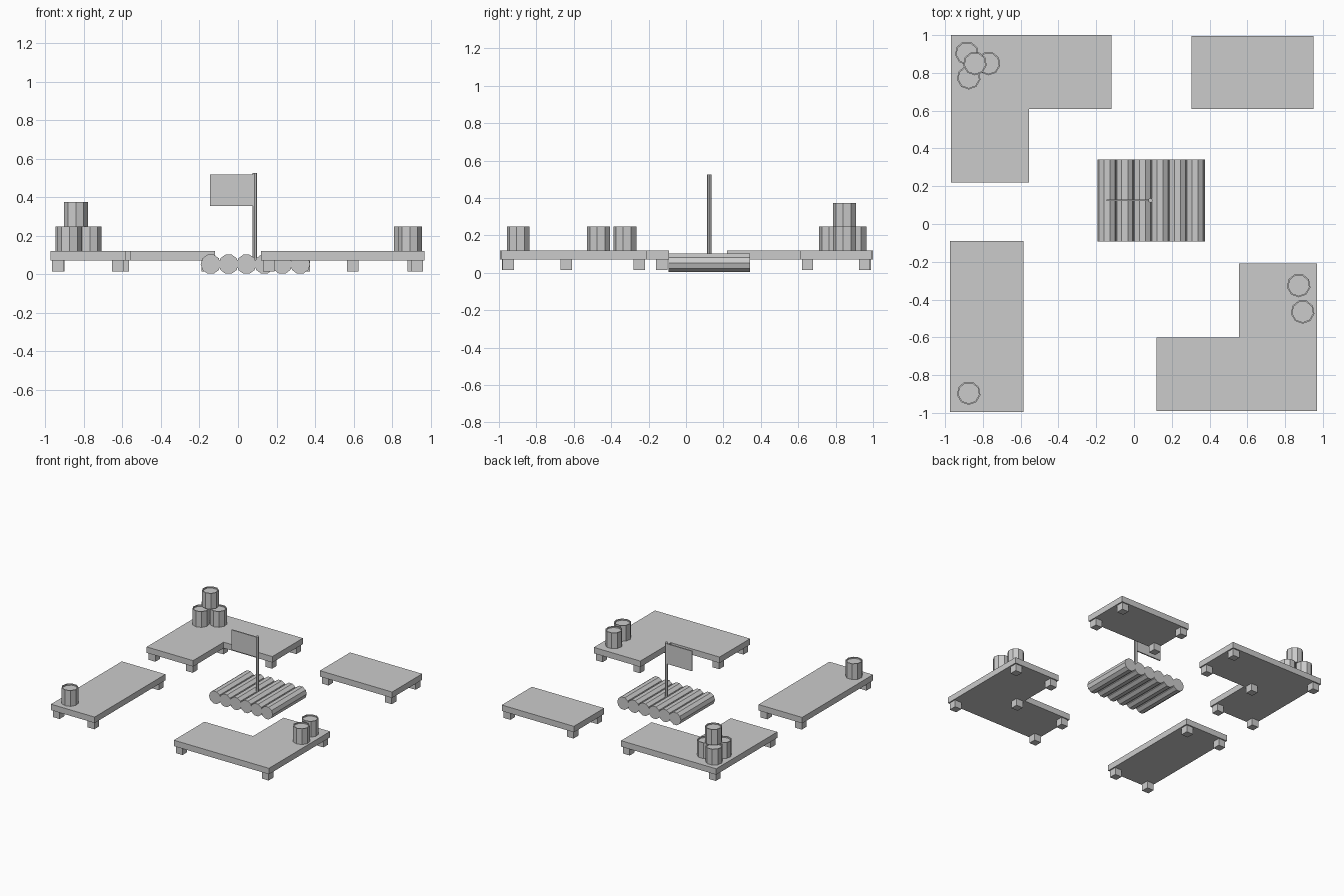
import bpy, bmesh, math
from mathutils import Matrix

if "Cube" in bpy.data.objects:
    bpy.data.objects.remove(bpy.data.objects["Cube"])


def finish(bm, name):
    bmesh.ops.recalc_face_normals(bm, faces=bm.faces[:])
    me = bpy.data.meshes.new(name)
    bm.to_mesh(me)
    bm.free()
    ob = bpy.data.objects.new(name, me)
    bpy.context.collection.objects.link(ob)
    return ob


def box(name, x0, x1, y0, y1, z0, z1):
    bm = bmesh.new()
    m = Matrix.Translation(((x0 + x1) / 2, (y0 + y1) / 2, (z0 + z1) / 2)) @ \
        Matrix.Diagonal((x1 - x0, y1 - y0, z1 - z0, 1))
    bmesh.ops.create_cube(bm, size=1, matrix=m)
    return finish(bm, name)


LEG, INSET, LEG_Z, DECK_Z, TOP_Z = 0.06, 0.01, 0.015, 0.072, 0.12


def dock(name, pts, leg_dirs):
    # deck slab extruded from its outline
    bm = bmesh.new()
    f = bm.faces.new([bm.verts.new((x, y, DECK_Z)) for x, y in pts])
    ext = bmesh.ops.extrude_face_region(bm, geom=[f], use_keep_orig=True)
    for v in ext["geom"]:
        if isinstance(v, bmesh.types.BMVert):
            v.co.z = TOP_Z
    finish(bm, name + "_deck")
    # one square leg tucked under every corner
    for i, ((x, y), (dx, dy)) in enumerate(zip(pts, leg_dirs)):
        cx, cy = x + dx * (INSET + LEG / 2), y + dy * (INSET + LEG / 2)
        h = LEG / 2
        box(f"{name}_leg_{i}", cx - h, cx + h, cy - h, cy + h, LEG_Z, DECK_Z)


def rect(x0, x1, y0, y1):
    return [(x0, y0), (x1, y0), (x1, y1), (x0, y1)]


RECT_DIRS = [(1, 1), (-1, 1), (-1, -1), (1, -1)]

# docks around the raft
dock("back_left_dock",
     [(-.97, .22), (-.555, .22), (-.555, .61), (-.12, .61), (-.12, 1), (-.97, 1)],
     [(1, 1), (-1, 1), (-1, 1), (-1, 1), (-1, -1), (1, -1)])
dock("front_right_dock",
     [(.97, -.21), (.555, -.21), (.555, -.6), (.12, -.6), (.12, -.99), (.97, -.99)],
     [(-1, -1), (1, -1), (1, -1), (1, -1), (1, 1), (-1, 1)])
dock("back_right_dock", rect(.305, .95, .61, .995), RECT_DIRS)
dock("front_left_dock", rect(-.975, -.585, -.995, -.09), RECT_DIRS)


def barrel(name, x, y, z, r=0.063, h=0.127, sides=9):
    # open-topped drum with a thin rim and recessed lid
    bm = bmesh.new()
    bmesh.ops.create_cone(bm, cap_ends=True, segments=sides, radius1=r, radius2=r, depth=h,
                          matrix=Matrix.Translation((x, y, z + h / 2)) @ Matrix.Rotation(math.pi / 9, 4, 'Z'))
    bm.normal_update()
    top = [f for f in bm.faces if f.normal.z > 0.9]
    bmesh.ops.inset_region(bm, faces=top, thickness=0.008)
    ext = bmesh.ops.extrude_face_region(bm, geom=top)
    bmesh.ops.delete(bm, geom=top, context='FACES')
    bmesh.ops.translate(bm, vec=(0, 0, -0.01),
                        verts=[v for v in ext["geom"] if isinstance(v, bmesh.types.BMVert)])
    finish(bm, name)


# barrels
for i, (x, y, z) in enumerate([(-.885, .905, TOP_Z), (-.77, .85, TOP_Z), (-.875, .775, TOP_Z),
                               (-.842, .85, TOP_Z + .127), (.872, -.325, TOP_Z),
                               (.893, -.465, TOP_Z), (-.875, -.895, TOP_Z)]):
    barrel(f"barrel_{i}", x, y, z)

# raft logs
for i in range(6):
    bm = bmesh.new()
    m = Matrix.Translation((-.142 + .093 * i, .125, .052)) @ Matrix.Rotation(math.pi / 2, 4, 'X')
    bmesh.ops.create_cone(bm, cap_ends=True, segments=10, radius1=.052, radius2=.052,
                          depth=.435, matrix=m @ Matrix.Rotation(math.pi / 10, 4, 'Z'))
    finish(bm, f"raft_log_{i}")

# flag pole and flag
bm = bmesh.new()
bmesh.ops.create_cone(bm, cap_ends=True, segments=8, radius1=.012, radius2=.012, depth=.465,
                      matrix=Matrix.Translation((.087, .125, .2925)))
finish(bm, "flag_pole")
box("flag", -.145, .085, .121, .131, .355, .517)
